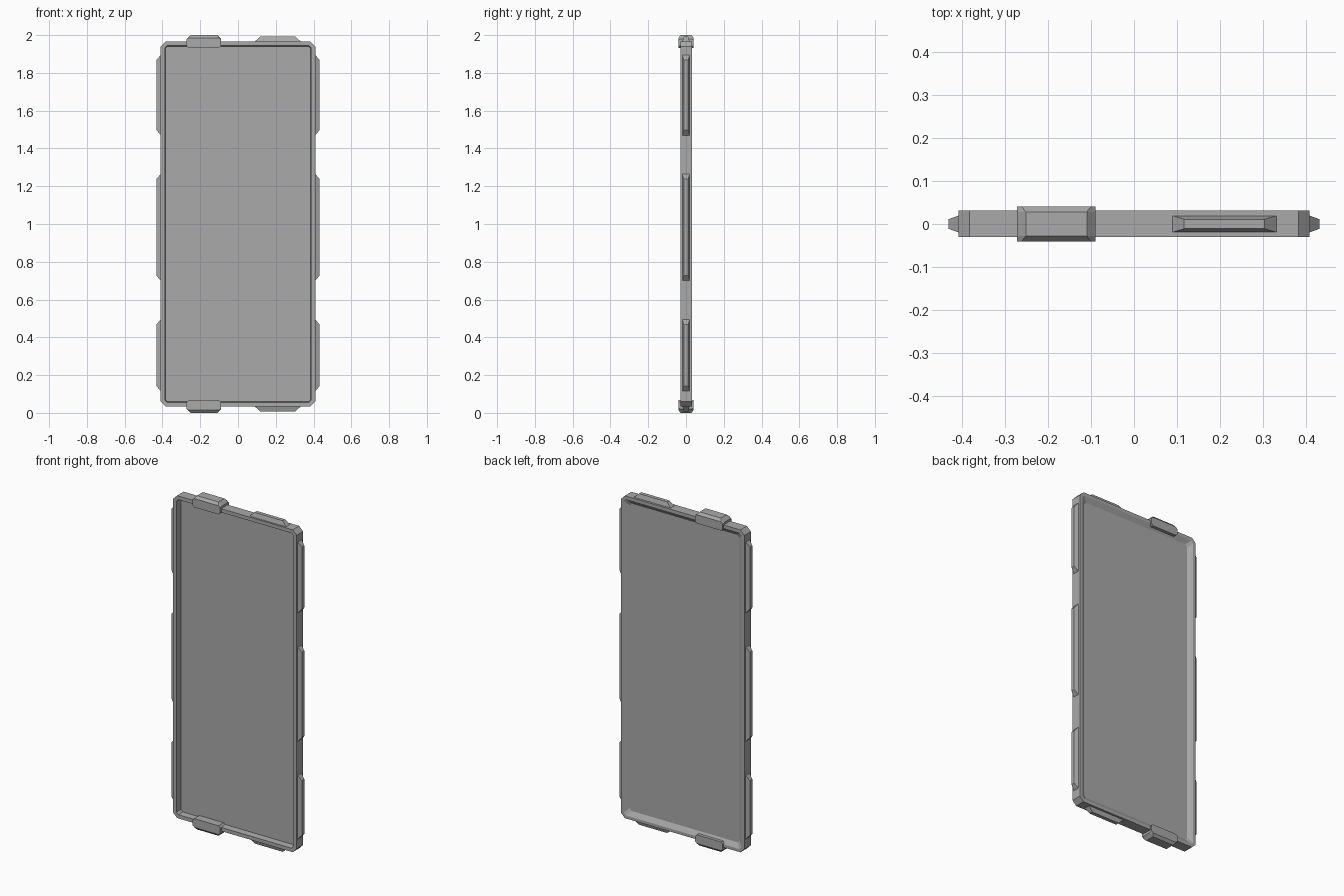
import bpy
import bmesh

if "Cube" in bpy.data.objects:
    bpy.data.objects.remove(bpy.data.objects["Cube"])

grey = bpy.data.materials.new("plain grey")
grey.use_nodes = True
COLOUR = (0.4, 0.4, 0.4, 1)
grey.diffuse_color = COLOUR
grey.node_tree.nodes["Principled BSDF"].inputs["Base Color"].default_value = COLOUR


def loft(name, rings):
    """Skin a series of matching rings and cap both ends."""
    bm = bmesh.new()
    loops = [[bm.verts.new(p) for p in ring] for ring in rings]
    n = len(loops[0])
    for a, b in zip(loops, loops[1:]):
        for i in range(n):
            j = (i + 1) % n
            bm.faces.new((a[i], a[j], b[j], b[i]))
    bm.faces.new(loops[0][::-1])
    bm.faces.new(loops[-1])
    bmesh.ops.recalc_face_normals(bm, faces=bm.faces)
    mesh = bpy.data.meshes.new(name)
    bm.to_mesh(mesh)
    bm.free()
    mesh.materials.append(grey)
    obj = bpy.data.objects.new(name, mesh)
    bpy.context.collection.objects.link(obj)
    return obj


def panel_ring(y, inset, cut):
    """Corner-cut rectangle of the panel outline, shrunk by inset."""
    w, h = 0.409 - inset, 0.966 - inset
    pts = [(w - cut, -h), (w, cut - h), (w, h - cut), (w - cut, h),
           (cut - w, h), (-w, h - cut), (-w, cut - h), (cut - w, -h)]
    return [(x, y, z + 1) for x, z in pts]


# Panel: steep recess in front, sloped recess behind
loft("panel", [
    panel_ring(0.008, 0.025, 0.012),
    panel_ring(-0.03, 0.022, 0.012),
    panel_ring(-0.03, 0, 0.026),
    panel_ring(0.032, 0, 0.026),
    panel_ring(0.032, 0.018, 0.014),
    panel_ring(0.014, 0.045, 0.014),
])


def tab(name, start, end, base, tip, taper, place):
    """Tapered tab along an edge; place maps (along, y, outward) to space."""
    def ring(a, b, half, out):
        return [place(t, y, out) for t, y in
                ((a, -half), (b, -half), (b, half), (a, half))]
    loft(name, [ring(start, end, 0.021, base),
                ring(start + taper, end - taper, 0.011, tip)])


# Three tabs on each long side
for side, s in (("left", 1), ("right", -1)):
    for level, lo, hi in (("lower", 0.11, 0.5), ("middle", 0.695, 1.27),
                          ("upper", 1.465, 1.9)):
        tab(f"{side}_{level}_tab", lo, hi, 0.405, 0.432, 0.032,
            lambda t, y, o, s=s: (s * o, y, t))


def clip_ring(y, top, low, cut):
    """Corner-cut outline of a clip, as (x, y, height above panel middle)."""
    a, b, c = -0.272, -0.09, 0.01
    return [(a + c, y, low), (b - c, y, low), (b, y, low + c), (b, y, top - cut),
            (b - cut, y, top), (a + cut, y, top), (a, y, top - cut), (a, y, low + c)]


# One tab and one wrap-over clip on each short side
for end, s in (("top", 1), ("bottom", -1)):
    tab(f"{end}_tab", 0.083, 0.338, 0.96, 0.992, 0.034,
        lambda t, y, o, s=s: (t, y, 1 + s * o))
    rings = [clip_ring(-0.041, 0.985, 0.933, 0.01),
             clip_ring(-0.028, 1.0, 0.933, 0.02),
             clip_ring(0.028, 1.0, 0.933, 0.02),
             clip_ring(0.041, 0.985, 0.933, 0.01)]
    loft(f"{end}_clip", [[(x, y, 1 + s * z) for x, y, z in r] for r in rings])
